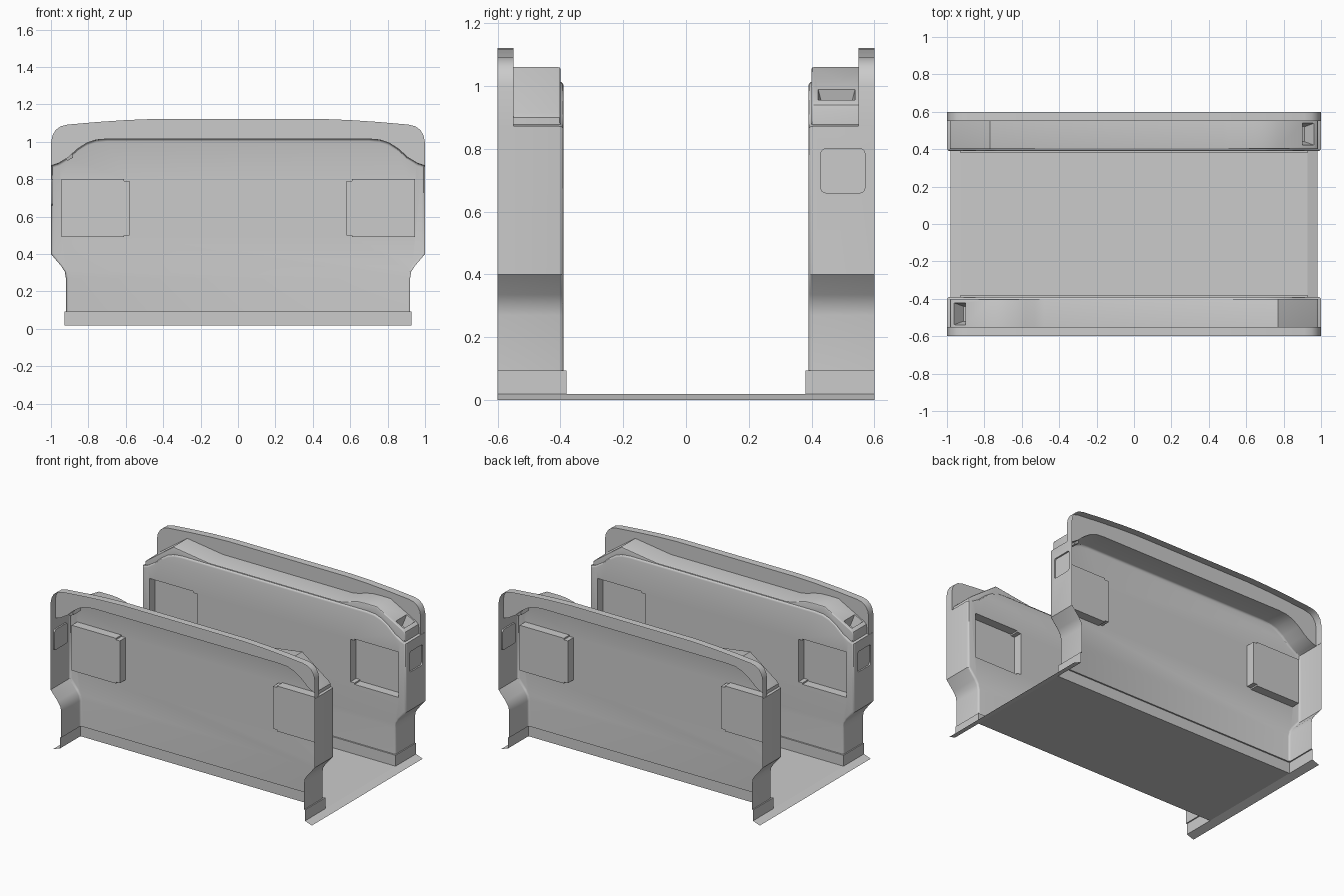
import bpy, bmesh, math
from mathutils import Matrix, Vector

if "Cube" in bpy.data.objects:
    bpy.data.objects.remove(bpy.data.objects["Cube"])


def finish(bm, name):
    bmesh.ops.recalc_face_normals(bm, faces=bm.faces)
    me = bpy.data.meshes.new(name)
    bm.to_mesh(me)
    bm.free()
    ob = bpy.data.objects.new(name, me)
    bpy.context.collection.objects.link(ob)
    return ob


def prism(name, pts, y0, y1, bevel=0):
    """Extrude an x/z outline along y; optionally round the rim at y0."""
    bm = bmesh.new()
    f = bm.faces.new([bm.verts.new((x, y0, z)) for x, z in pts])
    g = bmesh.ops.extrude_face_region(bm, geom=[f], use_keep_orig=True)
    for v in g["geom"]:
        if isinstance(v, bmesh.types.BMVert):
            v.co.y = y1
    bmesh.ops.recalc_face_normals(bm, faces=bm.faces)
    if bevel:
        rim = [e for e in bm.edges if all(abs(v.co.y - y0) < 1e-5 for v in e.verts)]
        bmesh.ops.bevel(bm, geom=rim, offset=bevel, segments=3, profile=0.5, affect='EDGES')
    return finish(bm, name)


def box(name, x, y, z, round_x=0):
    bm = bmesh.new()
    bmesh.ops.create_cube(bm, size=1)
    for v in bm.verts:
        v.co = [r[0] if c < 0 else r[1] for r, c in zip((x, y, z), v.co)]
    if round_x:
        es = [e for e in bm.edges if abs(e.verts[0].co.x - e.verts[1].co.x) > 1e-5]
        bmesh.ops.bevel(bm, geom=es, offset=round_x, segments=4, profile=0.5, affect='EDGES')
    return finish(bm, name)


def boolean(ob, other, op, keep=False):
    m = ob.modifiers.new("bool", 'BOOLEAN')
    m.operation, m.object, m.solver = op, other, 'EXACT'
    dg = bpy.context.evaluated_depsgraph_get()
    dg.update()
    me = bpy.data.meshes.new_from_object(ob.evaluated_get(dg))
    ob.modifiers.clear()
    ob.data = me
    if not keep:
        bpy.data.objects.remove(other)


def symmetric(half):
    return half + [(-x, z) for x, z in reversed(half)]


# hollow side wall: inner face, ends and shoulder
body = prism("side_wall", symmetric([
    (0.92, -0.02), (0.92, 0.27), (0.926, 0.305), (0.945, 0.335), (1, 0.40),
    (1, 0.872), (0.96, 0.885), (0.91, 0.915), (0.86, 0.96), (0.81, 0.993),
    (0.76, 1.01), (0.70, 1.015)]), 0.39, 0.66, 0.014)

# tall outer panel with arched top
panel = prism("outer_panel", symmetric([
    (0.999, 0.70), (0.999, 1.0), (0.992, 1.035), (0.975, 1.063), (0.95, 1.082),
    (0.91, 1.092), (0.75, 1.106), (0.6, 1.116), (0.45, 1.122)]), 0.55, 0.63)
boolean(body, panel, 'UNION')

# base skirt
boolean(body, box("skirt", (-0.928, 0.928), (0.38, 0.68), (-0.05, 0.093)), 'UNION')

# armrest cover on the shoulder
cover = prism("armrest_cover", [
    (-0.985, 0.84), (-0.985, 0.90), (-0.97, 0.915), (-0.77, 1.06), (-0.50, 1.022),
    (0.48, 1.022), (0.53, 1.03), (0.58, 1.046), (0.63, 1.057), (0.68, 1.06),
    (0.77, 1.06), (0.965, 0.955), (0.982, 0.94), (0.985, 0.92), (0.985, 0.84)],
    0.40, 0.555, 0.006)
boolean(cover, body, 'DIFFERENCE', keep=True)

# recesses in the inner face and a shallow pad in the end face
for s in (-1, 1):
    for x0, x1, z0, z1 in ((0.61, 0.945, 0.49, 0.80), (0.58, 0.62, 0.50, 0.79)):
        cut = box("cut", sorted((s * x0, s * x1)), (0.3, 0.45), (z0, z1))
        boolean(body, cut, 'DIFFERENCE')
boolean(body, box("cut", (0.99, 1.1), (0.43, 0.57), (0.66, 0.80), 0.015), 'DIFFERENCE')

# tapered slot in the sloping end of the armrest
bm = bmesh.new()
bmesh.ops.create_cube(bm, size=1)
for v in bm.verts:
    top = v.co.z > 0
    v.co = Vector((v.co.x * (0.072 if top else 0.035),
                   v.co.y * (0.12 if top else 0.08), 0.005 if top else -0.075))
bm.transform(Matrix.Translation((0.932, 0.48, 0.973)) @ Matrix.Rotation(math.radians(28), 4, 'Y'))
slot = finish(bm, "slot_cut")
boolean(cover, slot, 'DIFFERENCE', keep=True)
boolean(body, slot, 'DIFFERENCE')

# open the wall on its outer side and underneath
bm = bmesh.new()
bm.from_mesh(body.data)
for co, no in (((0, 0.6, 0), (0, 1, 0)), ((0, 0, 0.018), (0, 0, -1))):
    bmesh.ops.bisect_plane(bm, geom=bm.verts[:] + bm.edges[:] + bm.faces[:],
                           plane_co=co, plane_no=no, clear_outer=True)
bm.to_mesh(body.data)
bm.free()

# floor sheet with sloping lips at both ends
bm = bmesh.new()


def quad(*pts):
    bm.faces.new([bm.verts.new(p) for p in pts])


quad((-0.928, -0.38, 0.018), (0.928, -0.38, 0.018), (0.928, 0.38, 0.018), (-0.928, 0.38, 0.018))
for s in (-1, 1):
    quad((s * 0.928, -0.6, 0.018), (s * 0.98, -0.6, 0), (s * 0.98, 0.6, 0), (s * 0.928, 0.6, 0.018))
finish(bm, "floor")

# opposite wall is the same part turned half way round
for ob in (body, cover):
    twin = ob.copy()
    twin.data = ob.data.copy()
    twin.name = "opposite_" + ob.name
    twin.rotation_euler.z = math.pi
    bpy.context.collection.objects.link(twin)

bpy.ops.object.select_all(action='DESELECT')
for ob in bpy.data.objects:
    ob.select_set(True)
bpy.context.view_layer.objects.active = body
bpy.ops.object.shade_smooth_by_angle(angle=math.radians(30))
